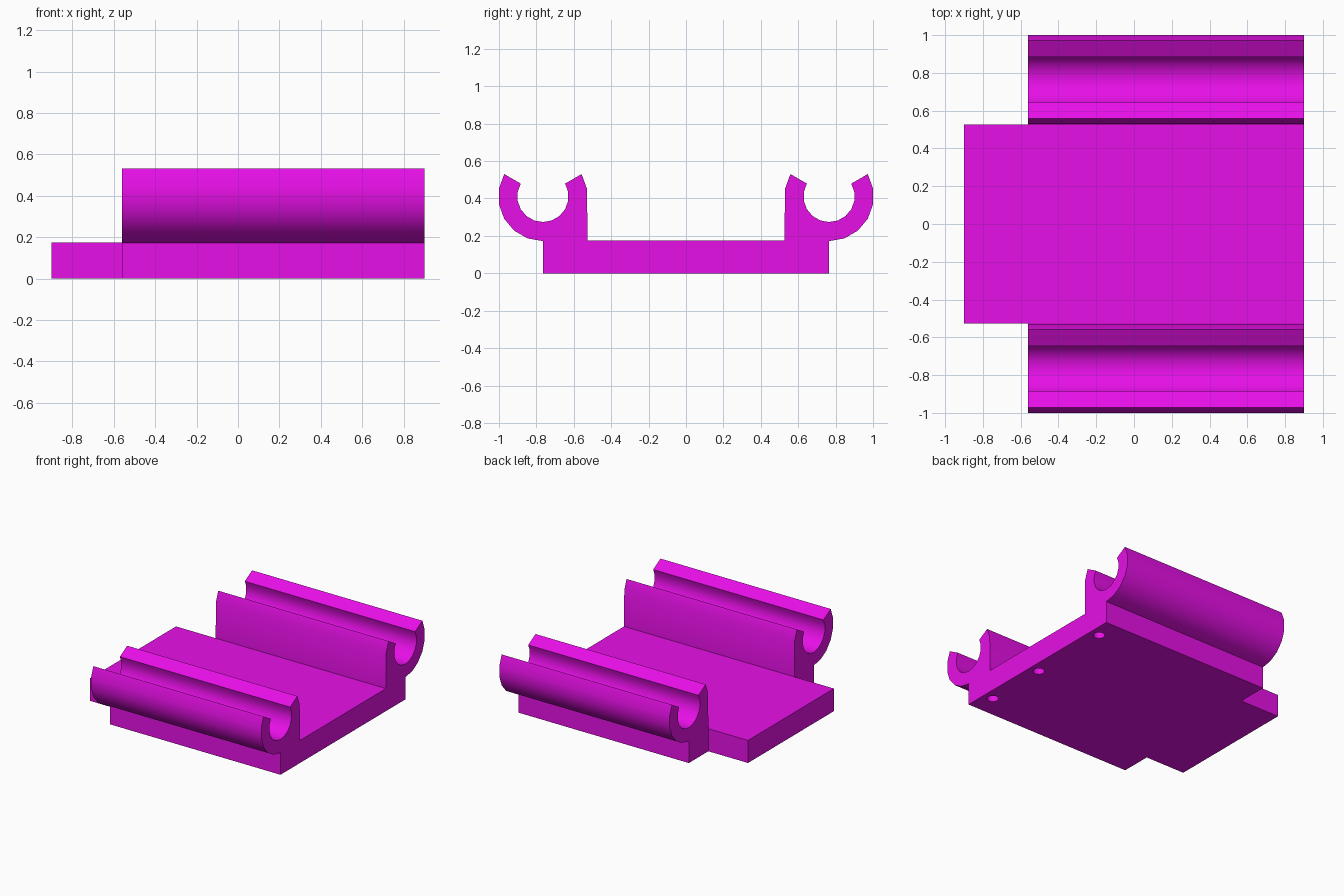
import bpy, bmesh, math

if "Cube" in bpy.data.objects:
    bpy.data.objects.remove(bpy.data.objects["Cube"])

X0, X1, XTAB = -0.56, 0.90, -0.90      # clip start, right end, tab end
HALF, PLATE = 0.765, 0.175             # plate half width, plate thickness
CZ, RO, RI = 0.411, 0.239, 0.137       # clip centre height, outer and inner radius
WALL = HALF - RO                       # inner wall of the clips

mat = bpy.data.materials.new("magenta")
mat.diffuse_color = (0.8, 0.005, 0.8, 1)
mat.use_nodes = True
mat.node_tree.nodes["Principled BSDF"].inputs["Base Color"].default_value = mat.diffuse_color


def add_object(name, bm):
    bmesh.ops.recalc_face_normals(bm, faces=bm.faces)
    me = bpy.data.meshes.new(name)
    bm.to_mesh(me)
    bm.free()
    ob = bpy.data.objects.new(name, me)
    bpy.context.collection.objects.link(ob)
    me.materials.append(mat)
    return ob


def extrude_profile(name, pts, x0, x1):
    """Prism along x from a (y, z) outline."""
    bm = bmesh.new()
    f = bm.faces.new([bm.verts.new((x0, y, z)) for y, z in pts])
    r = bmesh.ops.extrude_face_region(bm, geom=[f])
    bmesh.ops.translate(bm, vec=(x1 - x0, 0, 0),
                        verts=[g for g in r["geom"] if isinstance(g, bmesh.types.BMVert)])
    return add_object(name, bm)


def arc(r, a0, a1, step):
    return [(HALF + r * math.cos(math.radians(a)), CZ + r * math.sin(math.radians(a)))
            for a in range(a0, a1 + (1 if step > 0 else -1), step)]


def boolean(ob, other, op):
    m = ob.modifiers.new(op, 'BOOLEAN')
    m.operation, m.solver, m.object = op, 'EXACT', other
    bpy.context.view_layer.objects.active = ob
    bpy.ops.object.modifier_apply(modifier=m.name)
    bpy.data.objects.remove(other)


# Cross-section: plate with an open C-clip on each side
half = [(HALF, 0)] + arc(RO, -90, 30, 20) + arc(RI, 30, -210, -20) \
    + arc(RO, 150, 170, 20) + [(WALL, PLATE)]
profile = half + [(-y, z) for y, z in reversed(half)]
body = extrude_profile("clip_bracket", profile, X0, X1)

# Narrow tab at the left end
tab = extrude_profile("tab", [(-WALL, 0), (WALL, 0), (WALL, PLATE), (-WALL, PLATE)], XTAB, X0 + 0.1)
boolean(body, tab, 'UNION')

# Blind holes in the underside
for y, depth in ((0.59, 0.34), (-0.08, 0.13), (-0.59, 0.34)):
    bm = bmesh.new()
    bmesh.ops.create_cone(bm, cap_ends=True, segments=16, radius1=0.042, radius2=0.042, depth=depth * 2)
    bmesh.ops.translate(bm, vec=(0.82, y, 0), verts=bm.verts)
    cutter = add_object("hole_cutter", bm)
    cutter.hide_render = True
    boolean(body, cutter, 'DIFFERENCE')

# Smooth clip curves, keep corners sharp
bpy.ops.object.select_all(action='DESELECT')
body.select_set(True)
bpy.context.view_layer.objects.active = body
bpy.ops.object.shade_smooth_by_angle(angle=math.radians(28))
